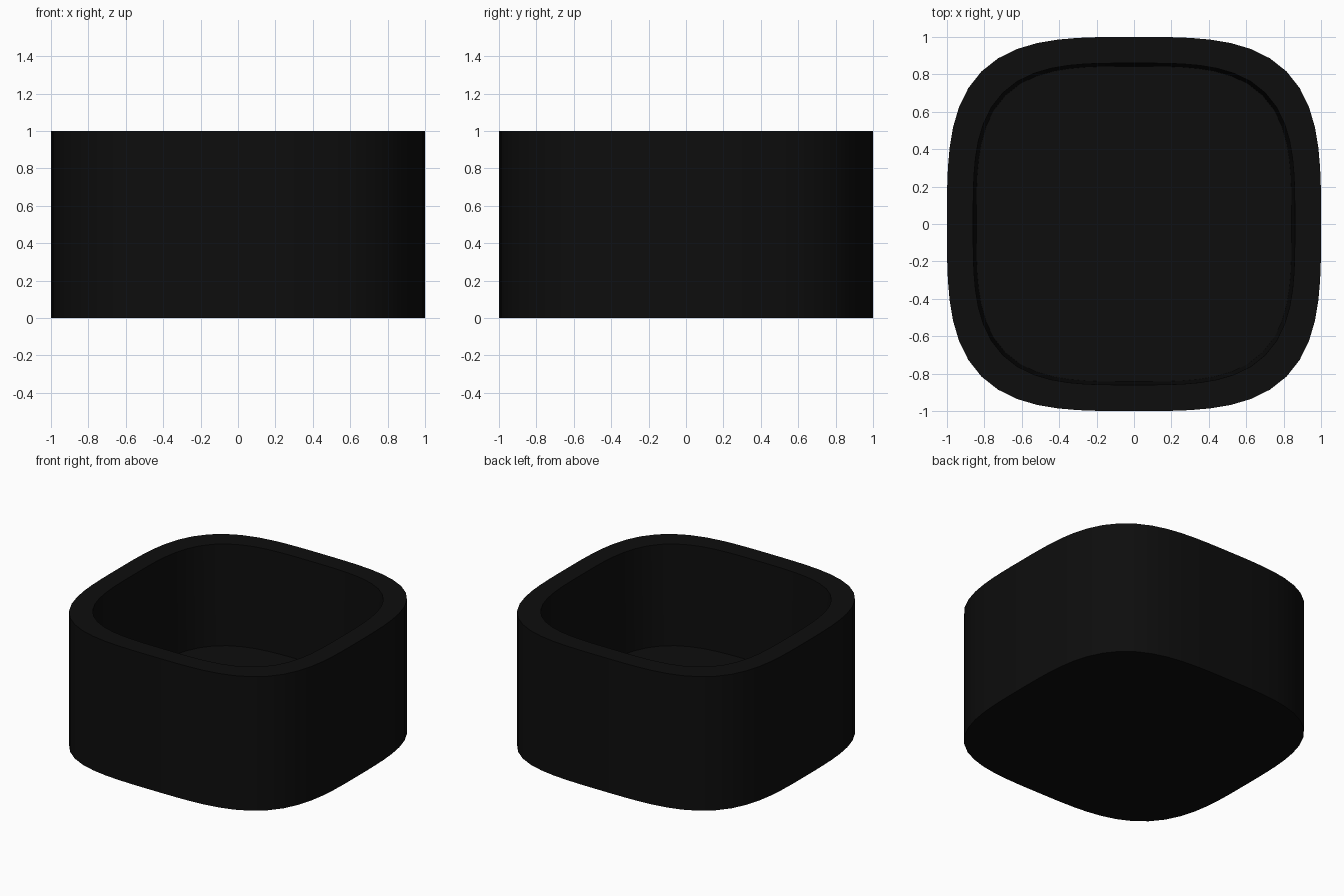
import bpy
import bmesh
from math import cos, sin, tau

cube = bpy.data.objects.get("Cube")
if cube:
    bpy.data.objects.remove(cube, do_unlink=True)

SIDES = 64
SQUARENESS = 3.4

# Matte black material
black = bpy.data.materials.new("matte_black")
black.use_nodes = True
color = (0.004, 0.004, 0.004, 1)
black.diffuse_color = color
black.node_tree.nodes["Principled BSDF"].inputs["Base Color"].default_value = color


def squircle_ring(bm, half_width, z):
    """Rounded-square loop of vertices at one height."""
    ring = []
    for i in range(SIDES):
        c, s = cos(tau * i / SIDES), sin(tau * i / SIDES)
        r = half_width * (abs(c) ** SQUARENESS + abs(s) ** SQUARENESS) ** (-1 / SQUARENESS)
        ring.append(bm.verts.new((r * c, r * s, z)))
    return ring


# Open bowl: outer wall, flat rim, slightly tapered inner wall, thick floor
bm = bmesh.new()
profile = [(1, 0), (1, 1), (0.86, 1), (0.843, 0.25)]
rings = [squircle_ring(bm, w, z) for w, z in profile]
for low, high in zip(rings, rings[1:]):
    for i in range(SIDES):
        j = (i + 1) % SIDES
        bm.faces.new((low[i], low[j], high[j], high[i]))
bm.faces.new(rings[0][::-1])
bm.faces.new(rings[-1])
bmesh.ops.recalc_face_normals(bm, faces=bm.faces)

mesh = bpy.data.meshes.new("rounded_square_bowl")
bm.to_mesh(mesh)
bm.free()
mesh.materials.append(black)
bowl = bpy.data.objects.new("rounded_square_bowl", mesh)
bpy.context.collection.objects.link(bowl)

# Smooth walls with crisp rim and floor edges
bpy.ops.object.select_all(action="DESELECT")
bowl.select_set(True)
bpy.context.view_layer.objects.active = bowl
bpy.ops.object.shade_smooth_by_angle()
